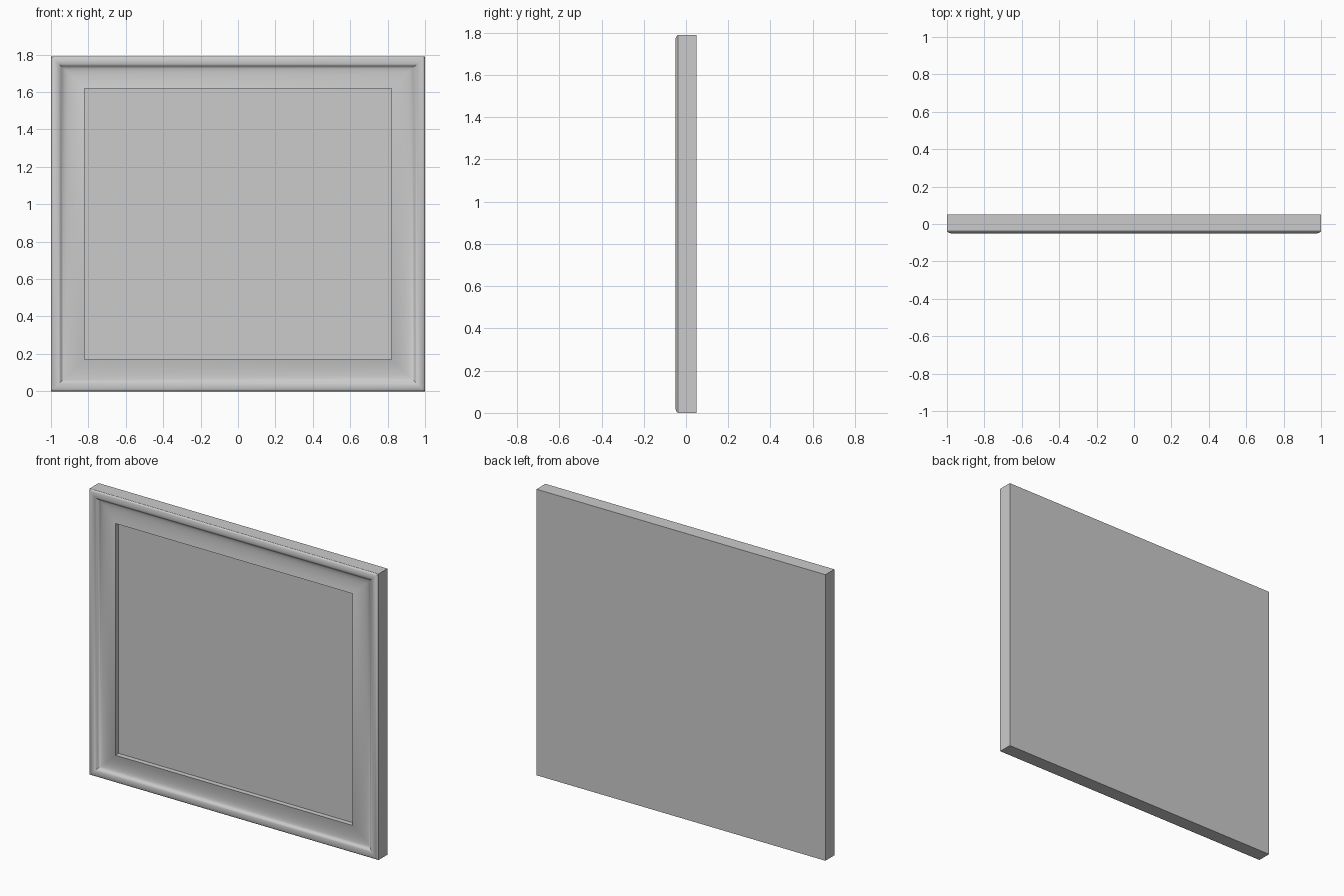
import bpy, bmesh

if "Cube" in bpy.data.objects:
    bpy.data.objects.remove(bpy.data.objects["Cube"])

W, H = 1.0, 1.79      # half width, full height
BACK, PANEL_Y = 0.05, -0.01
OPEN_X, OPEN_Z = 0.18, 0.17   # moulding width at the sides / top and bottom

# Moulding section: (inset from outer edge as a fraction of width, y)
profile = [(0.0, BACK), (0.0, -0.038), (0.02, -0.043), (0.06, -0.047),
           (0.12, -0.05), (0.18, -0.05), (0.24, -0.047), (0.28, -0.042),
           (0.32, -0.035), (0.36, -0.030), (0.42, -0.0265), (0.50, -0.025),
           (0.60, -0.0255), (0.70, -0.0275), (0.80, -0.031), (0.90, -0.0355),
           (1.0, -0.041), (1.0, PANEL_Y)]


def rect(bm, t, y):
    """Rectangular loop of four mitred corner points."""
    x, z = W - OPEN_X * t, OPEN_Z * t
    return [bm.verts.new(p) for p in
            ((-x, y, z), (x, y, z), (x, y, H - z), (-x, y, H - z))]


def finish(bm, name):
    me = bpy.data.meshes.new(name)
    bm.to_mesh(me)
    bm.free()
    ob = bpy.data.objects.new(name, me)
    bpy.context.collection.objects.link(ob)
    return ob


# Frame: moulding swept round the rectangle, closed by a plain back
bm = bmesh.new()
loops = [rect(bm, t, y) for t, y in profile]
for a, b in zip(loops, loops[1:]):
    for i in range(4):
        j = (i + 1) % 4
        bm.faces.new((a[i], a[j], b[j], b[i]))
bm.faces.new(loops[0][::-1])
frame = finish(bm, "frame_moulding")

# Recessed flat panel
bm = bmesh.new()
bm.faces.new(rect(bm, 1.0, PANEL_Y))
finish(bm, "panel")

# Smooth moulding, sharp edges kept
bpy.context.view_layer.objects.active = frame
frame.select_set(True)
bpy.ops.object.shade_smooth_by_angle(angle=0.52)
